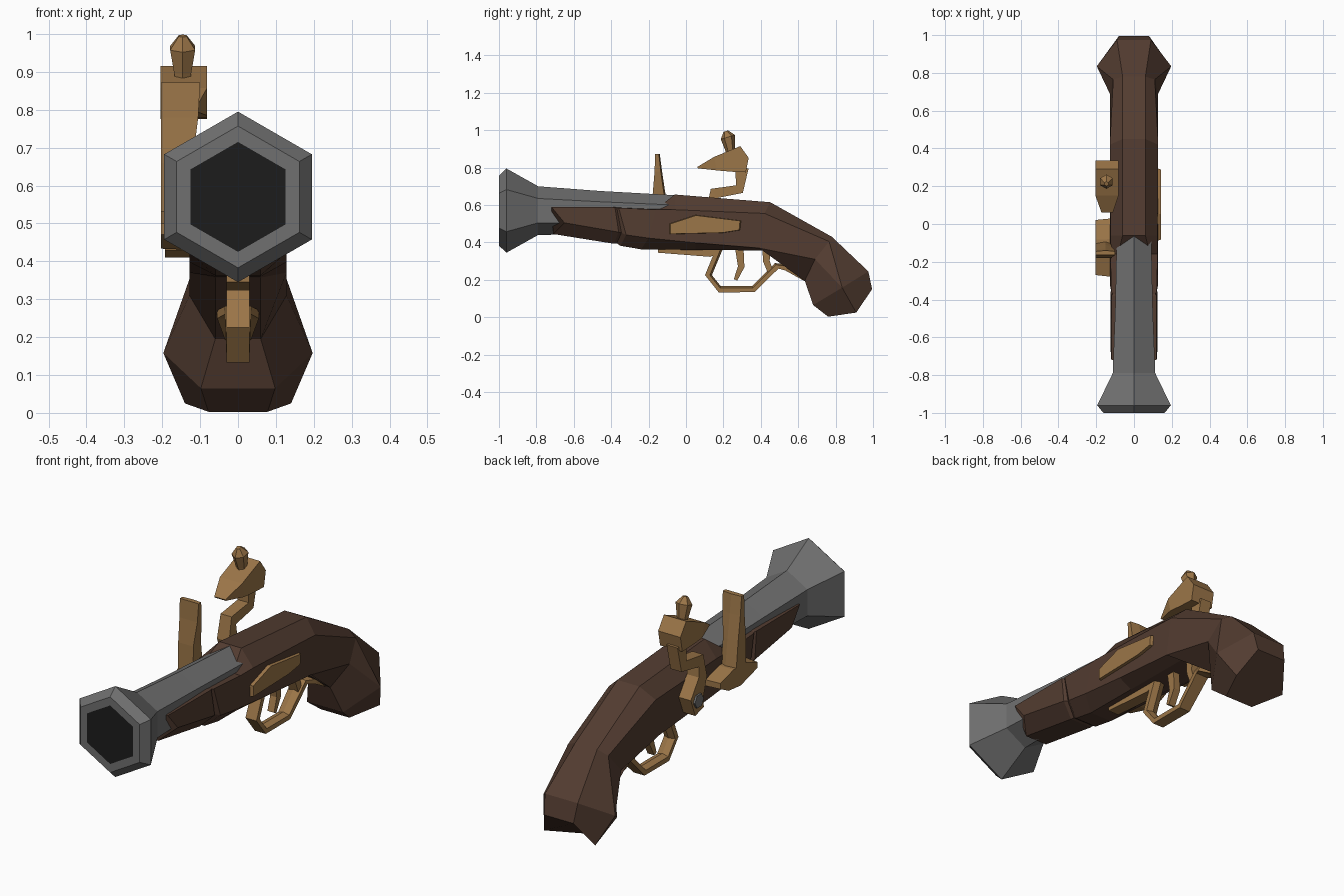
import bpy, bmesh, math
from mathutils import Vector

if "Cube" in bpy.data.objects:
    bpy.data.objects.remove(bpy.data.objects["Cube"])


def material(name, rgb):
    m = bpy.data.materials.new(name)
    m.diffuse_color = (*rgb, 1)
    m.use_nodes = True
    m.node_tree.nodes["Principled BSDF"].inputs["Base Color"].default_value = m.diffuse_color
    return m


WOOD = material("dark_wood", (0.085, 0.045, 0.03))
BRASS = material("brass", (0.33, 0.18, 0.065))
STEEL = material("steel", (0.16, 0.16, 0.16))
BLACK = material("bore_black", (0.012, 0.012, 0.012))


def finish(bm, name, mat):
    bmesh.ops.remove_doubles(bm, verts=bm.verts, dist=0.0005)
    bmesh.ops.recalc_face_normals(bm, faces=bm.faces)
    me = bpy.data.meshes.new(name)
    bm.to_mesh(me)
    bm.free()
    me.materials.append(mat)
    ob = bpy.data.objects.new(name, me)
    bpy.context.collection.objects.link(ob)
    return ob


def loft(name, rings, mat, cap_start=True):
    """Skin a list of equal-length point rings."""
    bm = bmesh.new()
    vr = [[bm.verts.new(p) for p in r] for r in rings]
    n = len(rings[0])
    for a, b in zip(vr, vr[1:]):
        for i in range(n):
            j = (i + 1) % n
            bm.faces.new((a[i], a[j], b[j], b[i]))
    if cap_start:
        bm.faces.new(vr[0])
    bm.faces.new(vr[-1])
    return finish(bm, name, mat)


def plate(name, profile, x0, x1, mat, inset=1.0):
    """Extrude a y-z profile from x0 to x1, the x1 side scaled by inset."""
    cy = sum(p[0] for p in profile) / len(profile)
    cz = sum(p[1] for p in profile) / len(profile)
    far = [(x1, cy + (y - cy) * inset, cz + (z - cz) * inset) for y, z in profile]
    return loft(name, [[(x0, y, z) for y, z in profile], far], mat)


def bar(name, path, mat, x=0.0, ridge=0.0):
    """Sweep a bar along a y-z path of (y, z, thickness, half width)."""
    rings = []
    for i, (y, z, t, w) in enumerate(path):
        a, b = path[max(i - 1, 0)], path[min(i + 1, len(path) - 1)]
        d = Vector((b[0] - a[0], b[1] - a[1])).normalized()
        ny, nz = d.y * t / 2, -d.x * t / 2
        k = 1 - ridge
        rings.append([(x - w, y + ny, z + nz), (x + w, y + ny, z + nz),
                      (x + w, y - ny * k, z - nz * k), (x, y - ny, z - nz),
                      (x - w, y - ny * k, z - nz * k)])
    return loft(name, rings, mat)


def hexagon(y, z, r):
    return [(r * math.sin(k * math.pi / 3), y, z + r * math.cos(k * math.pi / 3))
            for k in range(6)]


# Flared hexagonal barrel and its dark bore
loft("barrel", [hexagon(*s) for s in (
    (-1, .57, .145), (-1, .57, .187), (-.96, .57, .225), (-.79, .57, .13),
    (-.46, .56, .115), (-.05, .547, .105))], STEEL, cap_start=False)
bm = bmesh.new()
bm.faces.new([bm.verts.new(p) for p in reversed(hexagon(-1, .57, .145))])
finish(bm, "bore", BLACK)

# Stock: each station is top, upper side, lower side, bottom as (half width, y, z)
stations = [
    [(.08, -.72, .59), (.12, -.72, .59), (.125, -.65, .505), (.06, -.71, .445)],
    [(.08, -.38, .59), (.12, -.38, .588), (.125, -.36, .455), (.06, -.385, .393)],
    [(.08, -.37, .587), (.112, -.37, .585), (.112, -.345, .452), (.055, -.37, .395)],
    [(.08, -.36, .587), (.12, -.36, .585), (.128, -.32, .44), (.06, -.35, .382)],
    [(.085, -.16, .578), (.125, -.16, .575), (.128, -.2, .423), (.06, -.24, .363)],
    [(.06, -.06, .656), (.125, -.06, .575), (.128, .05, .398), (.06, .05, .36)],
    [(.06, .45, .615), (.128, .42, .555), (.128, .39, .37), (.06, .42, .357)],
    [(.06, .78, .43), (.11, .765, .405), (.128, .69, .31), (.06, .635, .195)],
    [(.09, .975, .245), (.197, .835, .158), (.197, .835, .158), (.098, .68, .065)],
    [(.08, .995, .15), (.14, .91, .025), (.14, .91, .025), (.078, .76, .003)],
]
loft("stock", [s + [(-w, y, z) for w, y, z in reversed(s)] for s in stations], WOOD)

# Side plate on the right
plate("side_plate", [(-.095, .443), (-.095, .50), (.05, .548), (.30, .517),
                     (.295, .465), (.2, .45)], .11, .142, BRASS, .94)

# Trigger guard, front strap and trigger
bar("trigger_guard", [(.18, .37, .035, .03), (.12, .225, .037, .03),
                      (.18, .15, .035, .03), (.36, .15, .035, .03),
                      (.485, .275, .035, .035), (.54, .265, .035, .055),
                      (.66, .19, .02, .03)], BRASS, ridge=.6)
bar("guard_rear_post", [(.43, .37, .045, .025), (.43, .30, .035, .025),
                        (.45, .245, .03, .025)], BRASS)
plate("guard_front_strap", [(-.15, .37), (-.15, .345), (.13, .323), (.17, .34),
                            (.17, .37)], -.03, .03, BRASS)
bar("trigger", [(.285, .37, .045, .018), (.295, .27, .035, .018),
                (.265, .2, .02, .018)], BRASS)

# Pan and upright striking plate on the left side
plate("pan", [(.03, .505), (-.08, .535), (-.18, .535), (-.28, .50), (-.28, .47),
              (-.14, .43), (-.04, .44), (.03, .475)], -.115, -.203, BRASS, .94)
loft("striking_plate", [[(-.203, y0, z), (x1, y0, z), (x1, y1, z), (-.15, y2, z),
                         (-.203, y1, z)] for x1, y0, y1, y2, z in (
    (-.12, -.18, -.10, -.09, .50), (-.12, -.178, -.118, -.11, .66),
    (-.105, -.168, -.135, -.128, .78), (-.10, -.165, -.145, -.14, .872))], BRASS)

# Hammer: curved neck, jaw head and pivot screw
bar("hammer_neck", [(.17, .42, .07, .035), (.19, .49, .10, .036),
                    (.14, .58, .065, .033), (.15, .662, .06, .03),
                    (.285, .685, .055, .03), (.30, .80, .07, .03)],
    BRASS, x=-.158)
loft("hammer_head", [[(x0, y, z1), (x1, y, z1), (x1, y2, z0), (x0, y2, z0)]
                     for x0, x1, y, z1, y2, z0 in (
    (-.172, -.112, .06, .803, .065, .796), (-.204, -.082, .15, .857, .165, .785),
    (-.204, -.082, .29, .915, .245, .778), (-.204, -.082, .335, .852, .32, .775))], BRASS)
plate("pivot_screw", [(.185 + .035 * math.cos(k * math.pi / 3),
                       .48 + .035 * math.sin(k * math.pi / 3)) for k in range(6)],
      -.18, -.203, STEEL)

# Jaw screw with faceted knob
loft("jaw_screw", [[(-.146 + r * math.sin(k * math.pi / 3),
                     y + r * math.cos(k * math.pi / 3),
                     z + .3 * r * math.cos(k * math.pi / 3)) for k in range(6)]
                   for y, z, r in ((.24, .875, .022), (.236, .90, .026),
                                   (.224, .963, .038), (.213, .995, .012))], BRASS)
